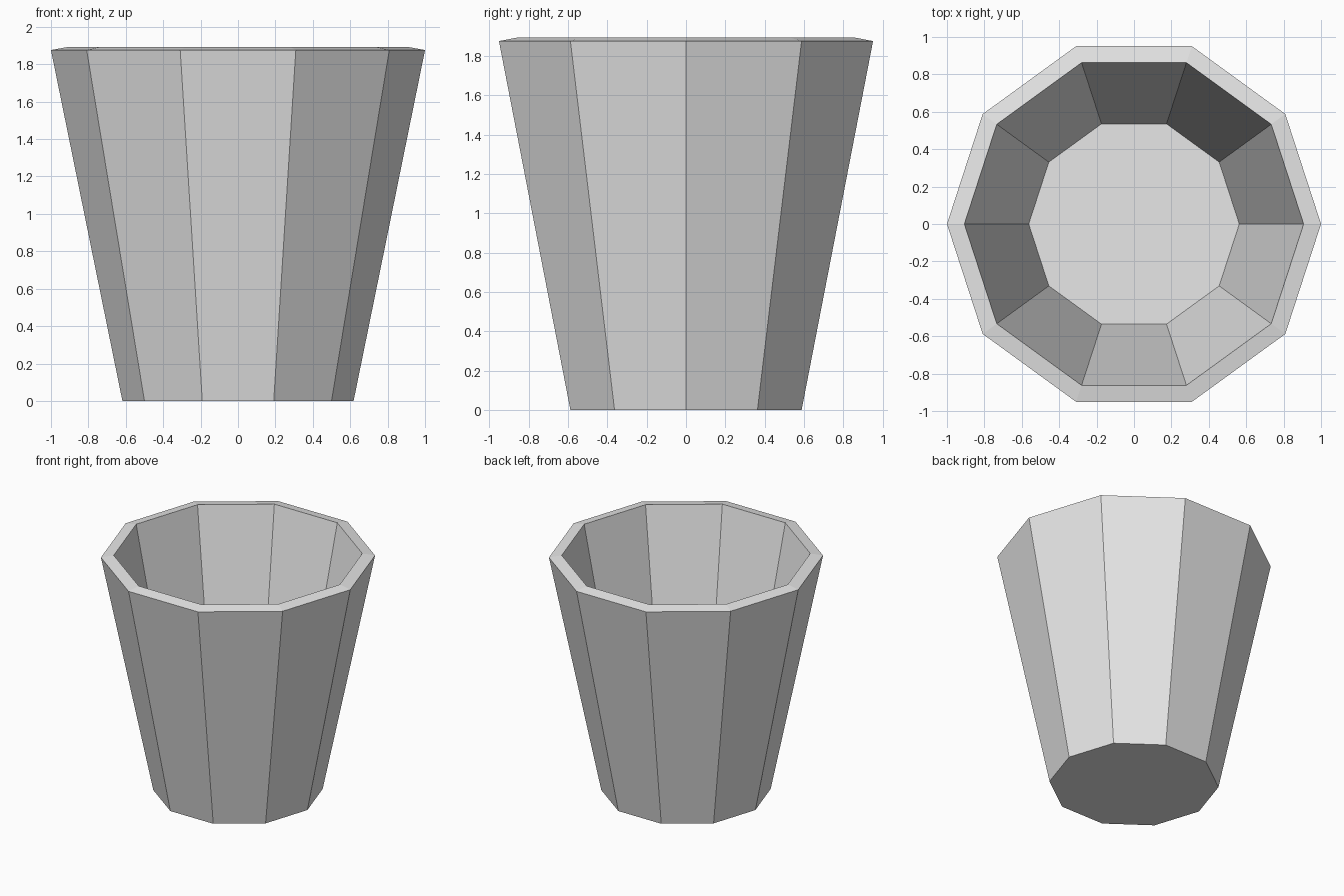
import bpy
import bmesh
from math import cos, sin, tau

SIDES = 10

cube = bpy.data.objects.get("Cube")
if cube:
    bpy.data.objects.remove(cube, do_unlink=True)

# Plain grey for the whole cup
grey = bpy.data.materials.new("light_grey")
grey.use_nodes = True
colour = (0.8, 0.8, 0.8, 1)
grey.diffuse_color = colour
grey.node_tree.nodes["Principled BSDF"].inputs["Base Color"].default_value = colour

# Profile (radius, height): outer base, outer rim, inner rim, inner floor
profile = [(0.618, 0), (1, 1.876), (0.907, 1.893), (0.563, 0.207)]

bm = bmesh.new()
rings = [
    [bm.verts.new((r * cos(tau * i / SIDES), r * sin(tau * i / SIDES), z))
     for i in range(SIDES)]
    for r, z in profile
]

# Outer wall, sloping rim and inner wall
for low, high in zip(rings, rings[1:]):
    for i in range(SIDES):
        j = (i + 1) % SIDES
        bm.faces.new((low[i], low[j], high[j], high[i]))

# Underside and inside floor
bm.faces.new(list(reversed(rings[0])))
bm.faces.new(rings[-1])
bmesh.ops.recalc_face_normals(bm, faces=bm.faces)

mesh = bpy.data.meshes.new("cup")
bm.to_mesh(mesh)
bm.free()
mesh.materials.append(grey)
cup = bpy.data.objects.new("cup", mesh)
bpy.context.collection.objects.link(cup)
